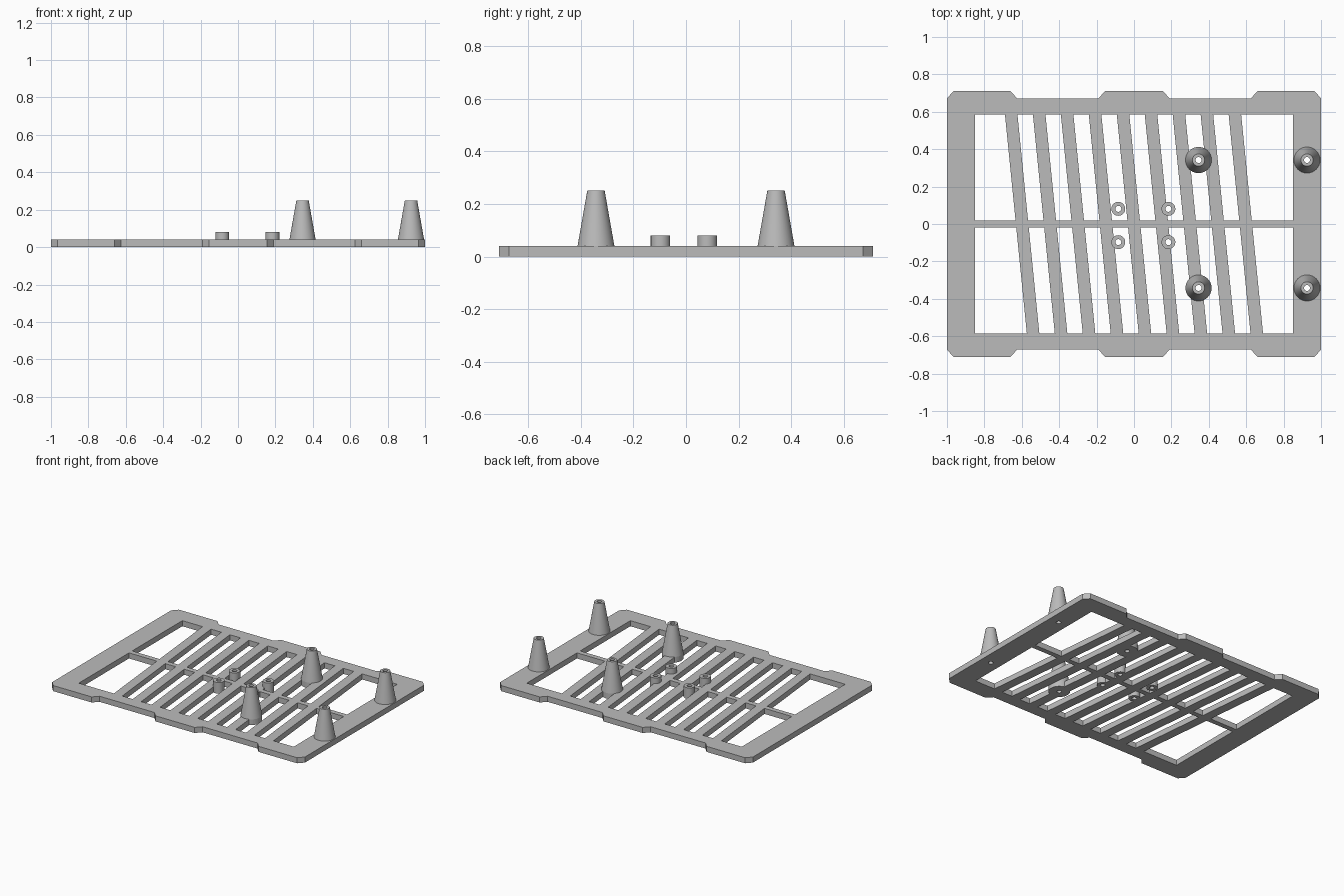
import bpy, bmesh, math

THICK = 0.04
SLATS, PITCH, SLAT_W, LEAN = 9, 0.1495, 0.067, 0.1
INNER_X, INNER_Y, SPINE = 0.85, 0.585, 0.018
HOLE = 0.016
SEGMENTS = 40

cube = bpy.data.objects.get("Cube")
if cube:
    bpy.data.objects.remove(cube, do_unlink=True)

grey = bpy.data.materials.new("plain grey")
grey.use_nodes = True
colour = (0.5, 0.5, 0.5, 1)
grey.diffuse_color = colour
grey.node_tree.nodes["Principled BSDF"].inputs["Base Color"].default_value = colour


def finish(bm, name):
    bmesh.ops.recalc_face_normals(bm, faces=bm.faces)
    mesh = bpy.data.meshes.new(name)
    bm.to_mesh(mesh)
    bm.free()
    obj = bpy.data.objects.new(name, mesh)
    obj.data.materials.append(grey)
    bpy.context.collection.objects.link(obj)
    return obj


def prisms(name, outlines, low, high):
    """Extrude each flat outline from low to high."""
    bm = bmesh.new()
    for points in outlines:
        face = bm.faces.new([bm.verts.new((x, y, low)) for x, y in points])
        grown = bmesh.ops.extrude_face_region(bm, geom=[face])["geom"]
        verts = [g for g in grown if isinstance(g, bmesh.types.BMVert)]
        bmesh.ops.translate(bm, verts=verts, vec=(0, 0, high - low))
    return finish(bm, name)


def circle(x, y, r):
    steps = [2 * math.pi * i / SEGMENTS for i in range(SEGMENTS)]
    return [(x + r * math.cos(a), y + r * math.sin(a)) for a in steps]


def subtract(target, cutter):
    mod = target.modifiers.new("cut", 'BOOLEAN')
    mod.operation, mod.solver, mod.object = 'DIFFERENCE', 'EXACT', cutter
    bpy.context.view_layer.objects.active = target
    bpy.ops.object.modifier_apply(modifier=mod.name)
    bpy.data.objects.remove(cutter, do_unlink=True)


def tube(name, x, y, base_r, top_r, top):
    """Hollow round post standing on the plate."""
    bm = bmesh.new()
    profile = [(HOLE, THICK), (base_r, THICK), (top_r, top), (HOLE, top)]
    rings = [[bm.verts.new((px, py, z)) for px, py in circle(x, y, r)] for r, z in profile]
    for a, b in zip(rings, rings[1:] + rings[:1]):
        for i in range(SEGMENTS):
            j = (i + 1) % SEGMENTS
            bm.faces.new((a[i], a[j], b[j], b[i]))
    obj = finish(bm, name)
    bpy.ops.object.select_all(action='DESELECT')
    obj.select_set(True)
    bpy.context.view_layer.objects.active = obj
    bpy.ops.object.shade_smooth_by_angle(angle=math.radians(40))


# Plate outline: chamfered tabs along the front and back edges
EDGE, TAB = 0.672, 0.71
right_back = [(0, TAB), (0.155, TAB), (0.19, EDGE), (0.625, EDGE),
              (0.66, TAB), (0.965, TAB), (1, EDGE)]
back = [(-x, y) for x, y in right_back[:0:-1]] + right_back
front = [(x, -y) for x, y in reversed(back)]
plate = prisms("slatted_plate", [back + front], 0, THICK)

# Windows between the leaning slats, on both sides of the central spine
centres = [(i - (SLATS - 1) / 2) * PITCH for i in range(SLATS)]
windows = []
for y0, y1 in ((SPINE, INNER_Y), (-INNER_Y, -SPINE)):
    def edges(y):
        xs = [-INNER_X]
        for c in centres:
            xs += [c - LEAN * y - SLAT_W / 2, c - LEAN * y + SLAT_W / 2]
        return xs + [INNER_X]
    low, high = edges(y0), edges(y1)
    for i in range(0, len(low), 2):
        windows.append([(low[i], y0), (low[i + 1], y0), (high[i + 1], y1), (high[i], y1)])
window_cutter = prisms("window_cutter", windows, -0.1, 0.14)

# Round pads under the posts stay solid, then get drilled
tall = [(x, y) for x in (0.345, 0.925) for y in (0.342, -0.342)]
short = [(x, y) for x in (-0.084, 0.184) for y in (0.081, -0.097)]
TALL_R, SHORT_R = 0.07, 0.037
pads = [circle(x, y, TALL_R) for x, y in tall] + [circle(x, y, SHORT_R) for x, y in short]
subtract(window_cutter, prisms("pad_shapes", pads, -0.2, 0.24))
subtract(plate, window_cutter)
holes = [circle(x, y, HOLE) for x, y in tall + short]
subtract(plate, prisms("drill", holes, -0.1, 0.14))

# Tapered tall posts and short standoffs
for x, y in tall:
    tube("tapered_post", x, y, TALL_R, 0.033, 0.25)
for x, y in short:
    tube("short_standoff", x, y, SHORT_R, SHORT_R, 0.08)
